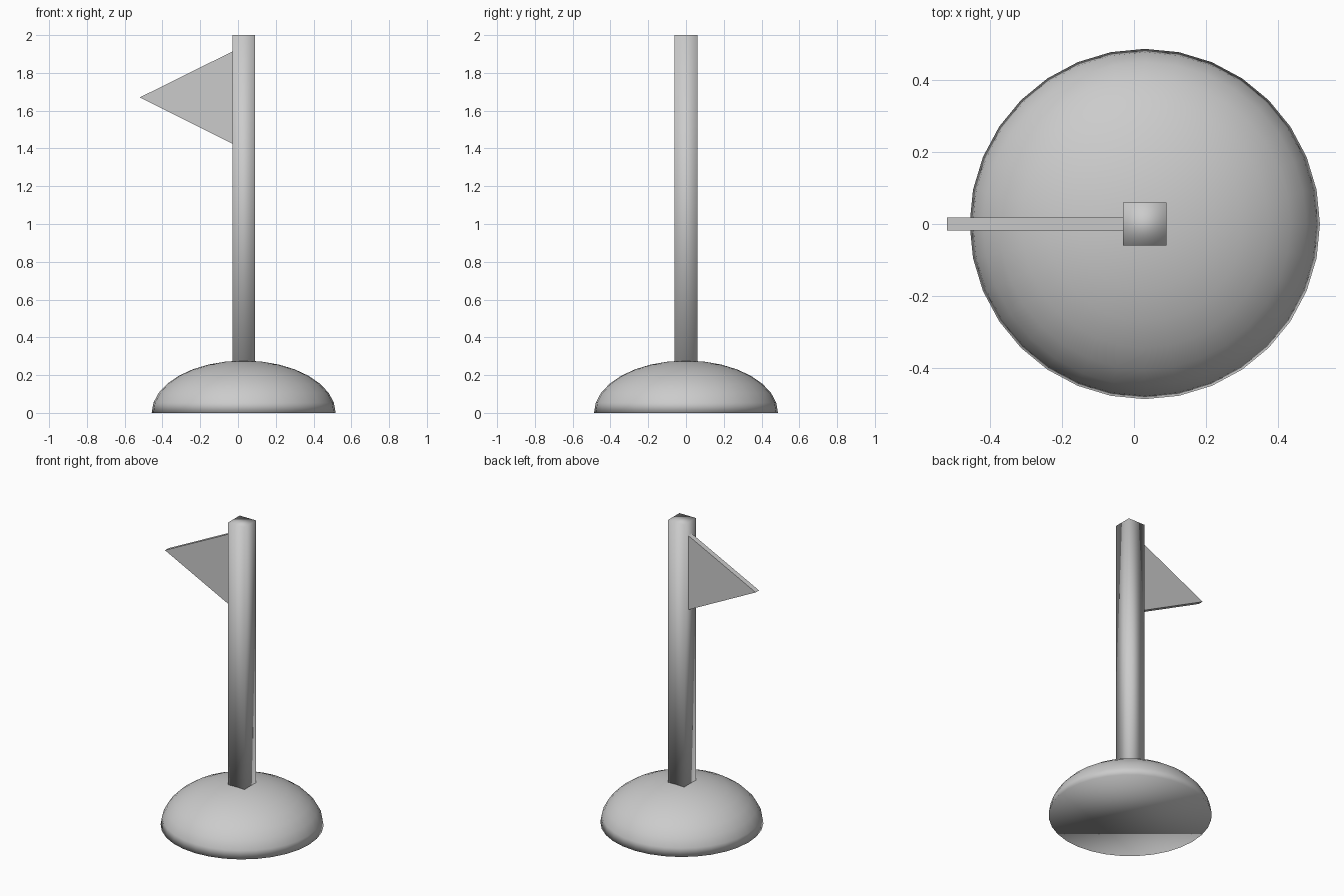
import bpy, bmesh
from mathutils import Matrix, Vector

if "Cube" in bpy.data.objects:
    bpy.data.objects.remove(bpy.data.objects["Cube"])


def add_object(name, bm, smooth):
    bmesh.ops.recalc_face_normals(bm, faces=bm.faces)
    for f in bm.faces:
        f.smooth = smooth
    mesh = bpy.data.meshes.new(name)
    bm.to_mesh(mesh)
    bm.free()
    obj = bpy.data.objects.new(name, mesh)
    bpy.context.collection.objects.link(obj)
    return obj


CX = 0.03  # shared axis of base and pole

# Base: flattened half sphere with a closed underside
bm = bmesh.new()
bmesh.ops.create_uvsphere(bm, u_segments=32, v_segments=16, radius=1)
bmesh.ops.delete(bm, geom=[v for v in bm.verts if v.co.z < -0.01], context='VERTS')
bmesh.ops.contextual_create(bm, geom=[e for e in bm.edges if e.is_boundary])
bmesh.ops.transform(bm, verts=bm.verts,
                    matrix=Matrix.Translation((CX, 0, 0)) @ Matrix.Diagonal((0.487, 0.487, 0.277, 1)))
add_object("dome_base", bm, True)

# Pole: square post rooted inside the base, softly shaded
bottom, top = 0.1, 2.0
bm = bmesh.new()
bmesh.ops.create_cube(bm, size=1)
bmesh.ops.transform(bm, verts=bm.verts,
                    matrix=Matrix.Translation((CX, 0, (bottom + top) / 2))
                    @ Matrix.Diagonal((0.12, 0.12, top - bottom, 1)))
add_object("pole", bm, True)

# Flag: thin triangular pennant, its edge just inside the pole
bm = bmesh.new()
outline = [(-0.52, 1.67), (-0.02, 1.42), (-0.02, 1.918)]
face = bm.faces.new([bm.verts.new((x, -0.0175, z)) for x, z in outline])
ext = bmesh.ops.extrude_face_region(bm, geom=[face])
bmesh.ops.translate(bm, vec=Vector((0, 0.035, 0)),
                    verts=[g for g in ext["geom"] if isinstance(g, bmesh.types.BMVert)])
add_object("pennant_flag", bm, False)
